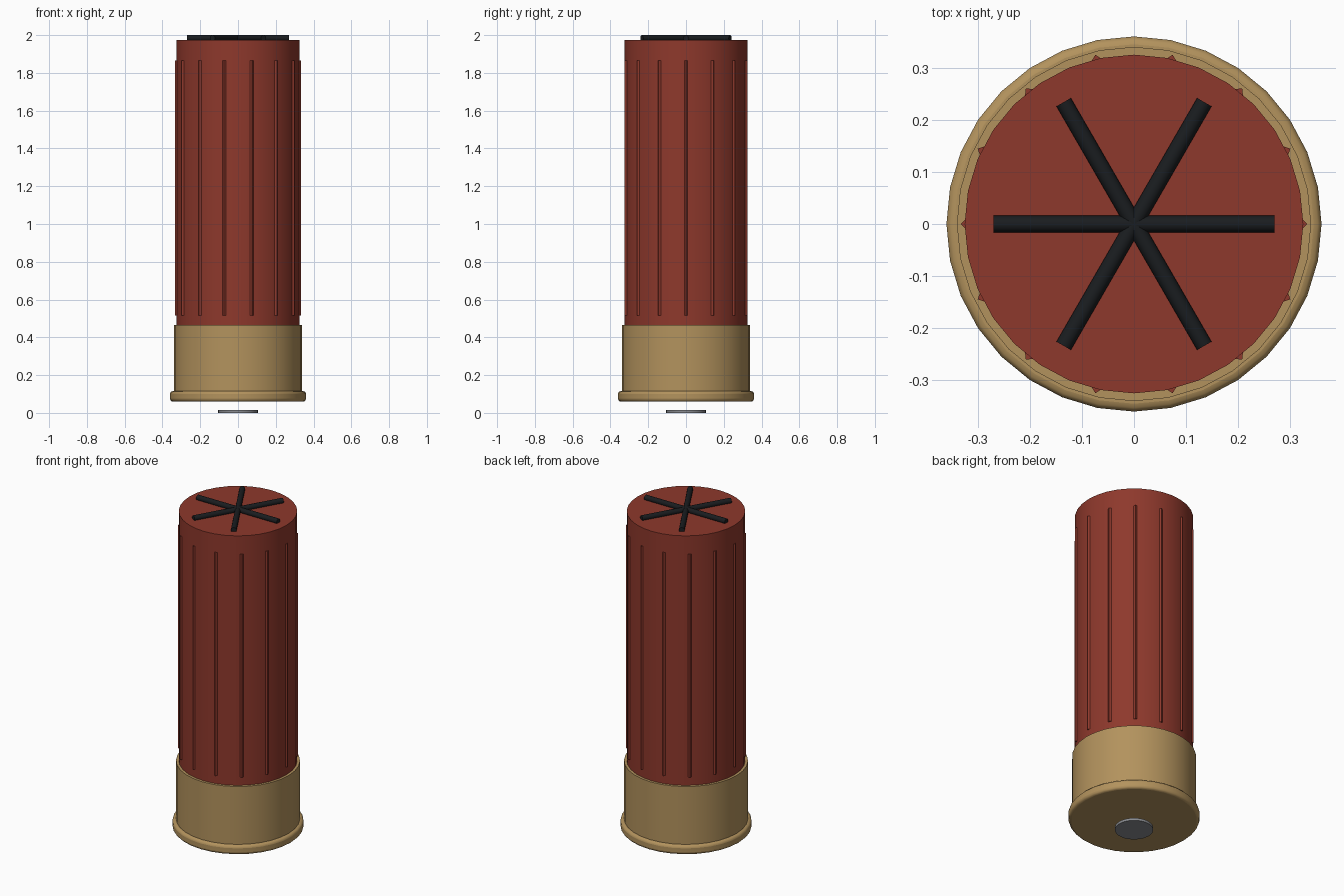
import bpy, math

if "Cube" in bpy.data.objects:
    bpy.data.objects.remove(bpy.data.objects["Cube"])

def material(name, rgb):
    m = bpy.data.materials.new(name)
    m.diffuse_color = (*rgb, 1)
    m.use_nodes = True
    m.node_tree.nodes["Principled BSDF"].inputs["Base Color"].default_value = m.diffuse_color
    return m

RED = material("red_plastic", (0.27, 0.04, 0.025))
BRASS = material("brass", (0.45, 0.29, 0.11))
BLACK = material("black", (0.01, 0.012, 0.014))
STEEL = material("steel", (0.25, 0.26, 0.28))

def finish(name, mat, angle=40):
    o = bpy.context.object
    o.name = name
    o.data.materials.append(mat)
    bpy.ops.object.shade_smooth_by_angle(angle=math.radians(angle))
    return o

def cyl(name, mat, r, z0, z1, sides=32, x=0, y=0, turn=0):
    bpy.ops.mesh.primitive_cylinder_add(vertices=sides, radius=r, depth=z1 - z0,
        location=(x, y, (z0 + z1) / 2), rotation=(0, 0, turn))
    return finish(name, mat)

# Hull, brass head and primer
cyl("hull", RED, 0.325, 0.43, 1.975)
cyl("brass_head", BRASS, 0.34, 0.065, 0.465)
cyl("primer", STEEL, 0.105, 0.0, 0.015)

# Rounded rim at the base
rim = cyl("rim", BRASS, 0.36, 0.06, 0.115)
bevel = rim.modifiers.new("round_edge", 'BEVEL')
bevel.width = 0.015
bevel.segments = 3
bevel.limit_method = 'ANGLE'
bevel.angle_limit = math.radians(40)

# Thin ribs around the hull
for i in range(14):
    a = 2 * math.pi * i / 14
    cyl(f"rib_{i + 1}", RED, 0.011, 0.515, 1.865, 4,
        0.322 * math.cos(a), 0.322 * math.sin(a), a)

# Crossing crimp folds on the top
for i in range(3):
    bpy.ops.mesh.primitive_cylinder_add(vertices=12, radius=0.016, depth=0.54,
        location=(0, 0, 1.984), rotation=(0, math.pi / 2, i * math.pi / 3))
    finish(f"crimp_fold_{i + 1}", BLACK)
